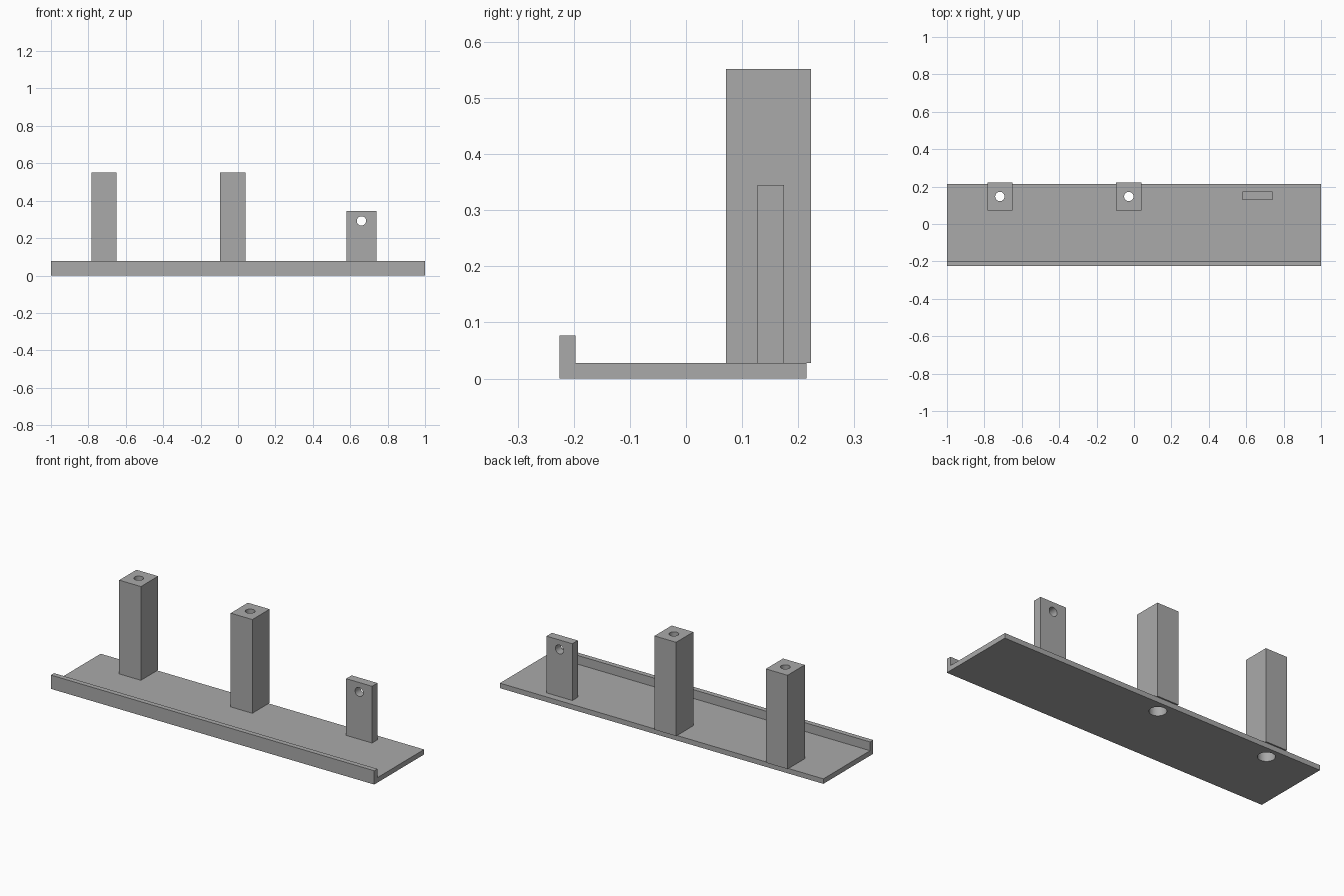
import bpy

cube = bpy.data.objects.get("Cube")
if cube:
    bpy.data.objects.remove(cube, do_unlink=True)

grey = bpy.data.materials.new("plain grey")
grey.use_nodes = True
COLOUR = (0.4, 0.4, 0.4, 1)
grey.diffuse_color = COLOUR
grey.node_tree.nodes["Principled BSDF"].inputs["Base Color"].default_value = COLOUR


def add_box(name, x, y, z):
    """Box spanning the given (low, high) ranges."""
    spans = (x, y, z)
    bpy.ops.mesh.primitive_cube_add(size=1, location=[(a + b) / 2 for a, b in spans])
    obj = bpy.context.object
    obj.name = name
    obj.scale = [b - a for a, b in spans]
    bpy.ops.object.transform_apply(location=False, rotation=False, scale=True)
    obj.data.materials.append(grey)
    return obj


def drill(obj, centre, radius, length, tilt=0.0):
    """Cut a round hole, upright unless tilted about x."""
    bpy.ops.mesh.primitive_cylinder_add(vertices=48, radius=radius, depth=length,
                                        location=centre, rotation=(tilt, 0, 0))
    cutter = bpy.context.object
    cutter.data.materials.append(grey)
    cut = obj.modifiers.new("hole", 'BOOLEAN')
    cut.operation = 'DIFFERENCE'
    cut.solver = 'EXACT'
    cut.object = cutter
    bpy.ops.object.select_all(action='DESELECT')
    obj.select_set(True)
    bpy.context.view_layer.objects.active = obj
    bpy.ops.object.modifier_apply(modifier=cut.name)
    bpy.data.objects.remove(cutter, do_unlink=True)
    bpy.ops.object.shade_smooth_by_angle()


FLOOR = 0.028
HOLE_Y = 0.147
SCREW, HEAD = 0.025, 0.044
HEAD_TOP = 0.3

# Base plate and front lip
base = add_box("base_plate", (-1, 1), (-0.225, 0.215), (0, FLOOR))
add_box("front_lip", (-1, 1), (-0.225, -0.197), (FLOOR, 0.077))

# Square posts, bored for a screw with a wide recess from below
for name, x in (("right_post", -0.717), ("middle_post", -0.028)):
    post = add_box(name, (x - 0.067, x + 0.067), (0.071, 0.223), (FLOOR, 0.552))
    drill(post, (x, HOLE_Y, 0.3), SCREW, 1)
    drill(post, (x, HOLE_Y, HEAD_TOP - 0.25), HEAD, 0.5)
    drill(base, (x, HOLE_Y, 0), HEAD, 0.2)

# Thin tab with a cross hole
tab = add_box("left_tab", (0.58, 0.74), (0.127, 0.175), (FLOOR, 0.345))
drill(tab, (0.66, 0.151, 0.292), SCREW, 0.3, tilt=1.5708)
